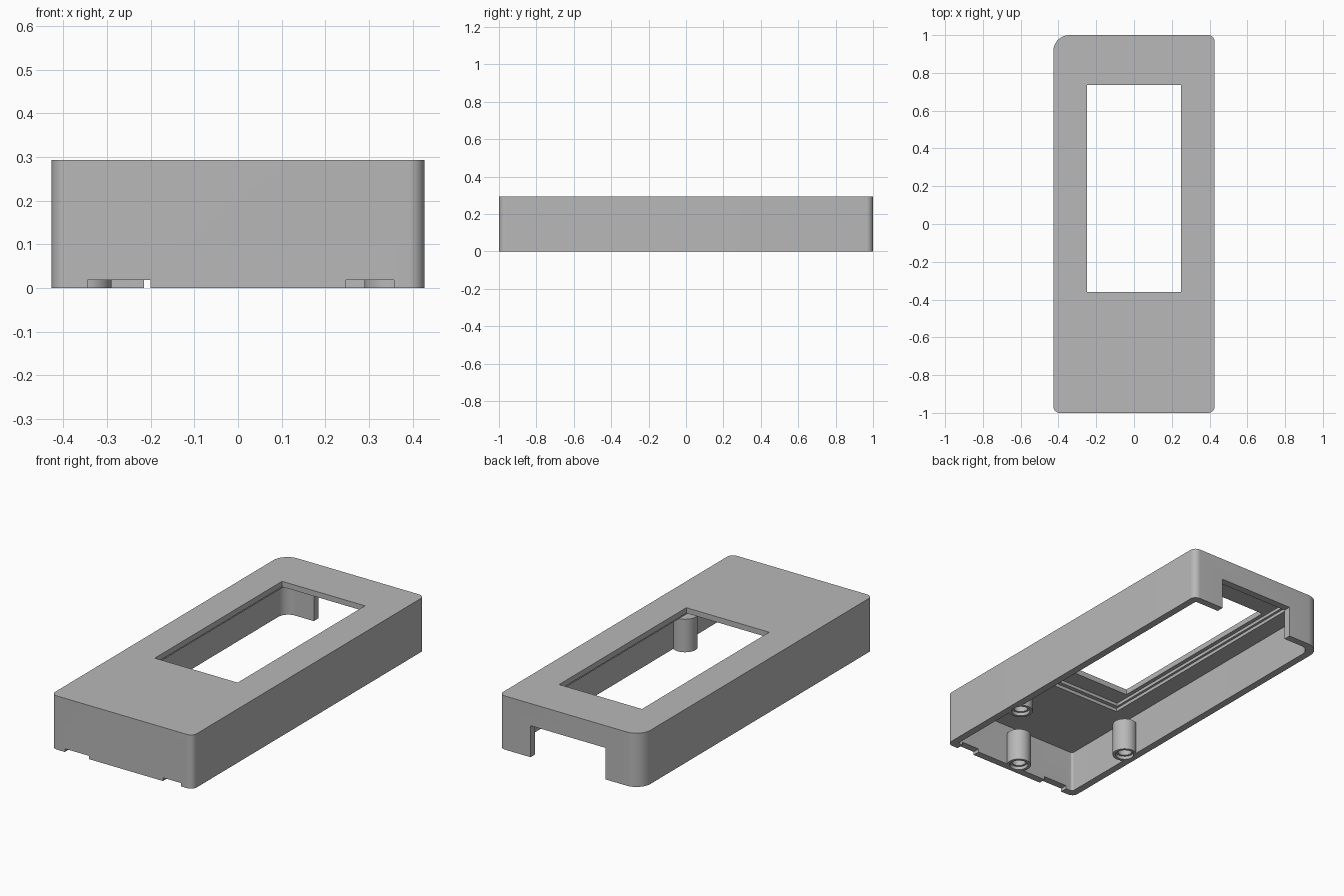
import bpy, bmesh, math

cube = bpy.data.objects.get("Cube")
if cube:
    bpy.data.objects.remove(cube, do_unlink=True)

grey = bpy.data.materials.new("matte_grey")
grey.use_nodes = True
grey.diffuse_color = (0.48, 0.48, 0.48, 1)
grey.node_tree.nodes["Principled BSDF"].inputs["Base Color"].default_value = grey.diffuse_color

HALF_X, HALF_Y, HEIGHT = 0.427, 1.0, 0.293
WALL, CEILING = 0.04, 0.228


def prism(name, outline, z0, z1):
    """Extrude a flat counter-clockwise outline between two heights."""
    bm = bmesh.new()
    low = [bm.verts.new((x, y, z0)) for x, y in outline]
    high = [bm.verts.new((x, y, z1)) for x, y in outline]
    bm.faces.new(low[::-1])
    bm.faces.new(high)
    n = len(low)
    for i in range(n):
        j = (i + 1) % n
        bm.faces.new((low[i], low[j], high[j], high[i]))
    mesh = bpy.data.meshes.new(name)
    bm.to_mesh(mesh)
    bm.free()
    mesh.materials.append(grey)
    obj = bpy.data.objects.new(name, mesh)
    bpy.context.collection.objects.link(obj)
    return obj


def rounded(hx, hy, small, large):
    """Rectangle with one large corner radius at the rear right."""
    points = []
    corners = [(1, 1, small), (-1, 1, large), (-1, -1, small), (1, -1, small)]
    for k, (sx, sy, r) in enumerate(corners):
        for i in range(13):
            a = math.pi / 2 * (k + i / 12)
            points.append((sx * (hx - r) + r * math.cos(a),
                           sy * (hy - r) + r * math.sin(a)))
    return points


def rect(x0, x1, y0, y1):
    return [(x0, y0), (x1, y0), (x1, y1), (x0, y1)]


def circle(x, y, r, n=48):
    return [(x + r * math.cos(math.tau * i / n), y + r * math.sin(math.tau * i / n))
            for i in range(n)]


def combine(target, tool, operation):
    """Apply a boolean and discard the tool object."""
    tool.hide_render = True
    mod = target.modifiers.new("combine", "BOOLEAN")
    mod.operation, mod.object, mod.solver = operation, tool, "EXACT"
    bpy.context.view_layer.objects.active = target
    bpy.ops.object.modifier_apply(modifier=mod.name)
    bpy.data.objects.remove(tool, do_unlink=True)


# Outer shell, hollow and open underneath
case = prism("case_shell", rounded(HALF_X, HALF_Y, 0.035, 0.085), 0, HEIGHT)
cuts = [
    ("cavity", rounded(HALF_X - WALL, HALF_Y - WALL, 0.012, 0.06), -0.1, CEILING),
    # Stepped recess behind the display window, then the window itself
    ("outer_recess", rect(-0.285, 0.285, -0.482, 0.91), 0.2, 0.246),
    ("inner_recess", rect(-0.272, 0.272, -0.46, 0.885), 0.2, 0.263),
    ("window", rect(-0.25, 0.25, -0.36, 0.737), 0.2, 0.4),
    # Rear connector opening and the two shallow front notches
    ("rear_opening", rect(-0.215, 0.238, 0.9, 1.1), -0.1, 0.172),
    ("front_notch_right", rect(-0.345, -0.2, -1.1, -0.9), -0.1, 0.018),
    ("front_notch_left", rect(0.247, 0.357, -1.1, -0.9), -0.1, 0.018),
]
for cut in cuts:
    combine(case, prism(*cut), "DIFFERENCE")

# Three screw posts joined to the walls, each with a stepped bore
for x, y in [(-0.352, -0.495), (0.352, -0.495), (0, -0.93)]:
    combine(case, prism("post", circle(x, y, 0.0625), 0, 0.18), "UNION")
    combine(case, prism("counterbore", circle(x, y, 0.047), -0.1, 0.018), "DIFFERENCE")
    combine(case, prism("bore", circle(x, y, 0.036), -0.1, 0.15), "DIFFERENCE")

# Smooth curves, sharp edges
bpy.ops.object.select_all(action="DESELECT")
case.select_set(True)
bpy.context.view_layer.objects.active = case
bpy.ops.object.shade_smooth_by_angle(angle=math.radians(30))
